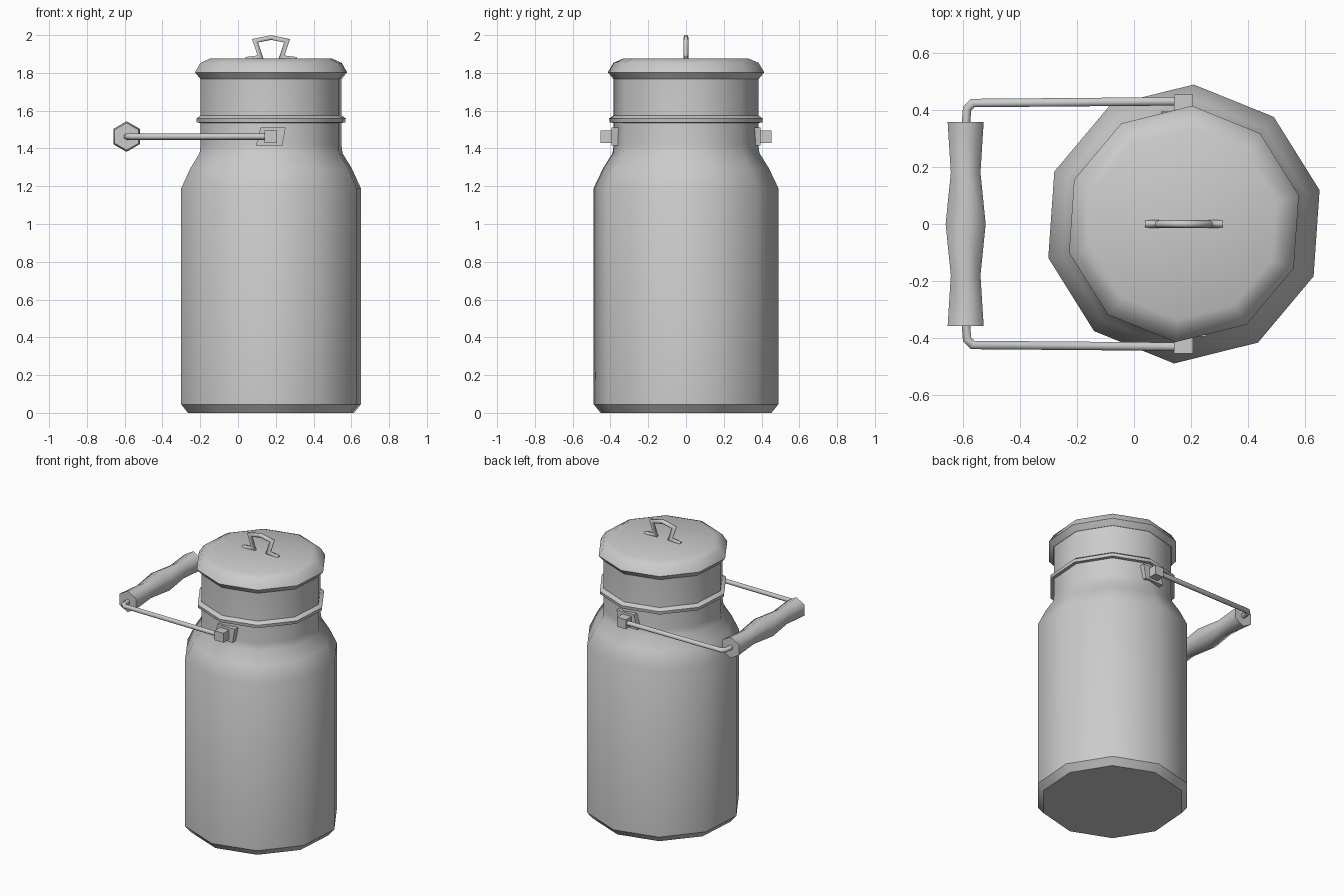
import bpy, bmesh, math
from mathutils import Vector

cube = bpy.data.objects.get("Cube")
if cube:
    bpy.data.objects.remove(cube)

metal = bpy.data.materials.new("grey metal")
metal.use_nodes = True
GREY = (0.6, 0.6, 0.6, 1)
metal.diffuse_color = GREY
metal.node_tree.nodes["Principled BSDF"].inputs["Base Color"].default_value = GREY

CAN_X = 0.175
GRIP_X, GRIP_Z = -0.59, 1.463


def finish(name, bm, angle):
    bmesh.ops.recalc_face_normals(bm, faces=bm.faces)
    mesh = bpy.data.meshes.new(name)
    bm.to_mesh(mesh)
    bm.free()
    mesh.materials.append(metal)
    obj = bpy.data.objects.new(name, mesh)
    bpy.context.collection.objects.link(obj)
    bpy.ops.object.select_all(action='DESELECT')
    obj.select_set(True)
    bpy.context.view_layer.objects.active = obj
    bpy.ops.object.shade_smooth_by_angle(angle=math.radians(angle))
    return obj


def skin(name, rings, angle):
    """Join rings of points with quads and cap both ends."""
    bm = bmesh.new()
    loops = [[bm.verts.new(p) for p in ring] for ring in rings]
    n = len(loops[0])
    for a, b in zip(loops, loops[1:]):
        for i in range(n):
            j = (i + 1) % n
            bm.faces.new((a[i], a[j], b[j], b[i]))
    bm.faces.new(loops[0])
    bm.faces.new(loops[-1])
    return finish(name, bm, angle)


def lathe(name, profile, sides=10, turn=14):
    """Faceted vertical turning around the can axis."""
    angles = [math.radians(turn) + math.tau * i / sides for i in range(sides)]
    rings = [[(CAN_X + r * math.cos(a), r * math.sin(a), z) for a in angles]
             for r, z in profile]
    return skin(name, rings, 37)


def tube(name, path, normal, radius, sides=6):
    """Mitred tube along a path lying in the plane with the given normal."""
    pts, normal = [Vector(p) for p in path], Vector(normal)
    rings = []
    for i, p in enumerate(pts):
        d0 = (p - pts[max(i - 1, 0)]).normalized()
        d1 = (pts[min(i + 1, len(pts) - 1)] - p).normalized()
        t = (d0 + d1).normalized()
        stretch = 1 / t.dot(d1 if d1.length else d0)
        side = normal.cross(t) * stretch
        rings.append([p + radius * (side * math.cos(a) + normal * math.sin(a))
                      for a in (math.tau * (k + 0.5) / sides for k in range(sides))])
    return skin(name, rings, 65)


def prism(name, outline, y0, y1):
    """Extrude an x-z outline between two depths."""
    return skin(name, [[(x, y, z) for x, z in outline] for y in (y0, y1)], 30)


# Can body with shoulder and neck
lathe("can_body", [(0.453, 0), (0.49, 0.045), (0.49, 1.19), (0.44, 1.295),
                   (0.39, 1.375), (0.384, 1.42), (0.384, 1.78)])
# Neck ring
lathe("neck_ring", [(0.38, 1.535), (0.405, 1.537), (0.408, 1.558), (0.38, 1.578)])
# Lid
lathe("lid", [(0.386, 1.768), (0.415, 1.803), (0.385, 1.853), (0.335, 1.875)])

# Lid pull: bent strip with two feet
half = [(0.135, 1.872), (0.055, 1.882), (0.085, 1.97)]
pull = [(CAN_X - dx, 0, z) for dx, z in half] + [(CAN_X, 0, 1.987)]
pull += [(CAN_X + dx, 0, z) for dx, z in reversed(half)]
tube("lid_pull", pull, (0, 1, 0), 0.014)

# Carrying handle grip
profile = [(-0.358, 0.073), (-0.18, 0.06), (0, 0.081), (0.18, 0.06), (0.358, 0.073)]
angles = [math.radians(30 + 60 * i) for i in range(6)]
skin("handle_grip", [[(GRIP_X + r * math.cos(a), y, GRIP_Z + r * math.sin(a))
                      for a in angles] for y, r in profile], 65)

# Wire arms, lugs and mounting plates on both sides
for side, s in (("front", -1), ("back", 1)):
    tube(side + "_wire", [(GRIP_X, s * 0.34, GRIP_Z), (GRIP_X + 0.005, s * 0.405, GRIP_Z),
                          (GRIP_X + 0.025, s * 0.424, GRIP_Z), (0.16, s * 0.43, GRIP_Z)],
         (0, 0, 1), 0.017)
    prism(side + "_lug", [(0.14, 1.43), (0.207, 1.43), (0.207, 1.495), (0.14, 1.495)],
          s * 0.36, s * 0.453)
    prism(side + "_plate", [(0.095, 1.415), (0.235, 1.415), (0.252, 1.512), (0.12, 1.512)],
          s * 0.35, s * 0.395)
